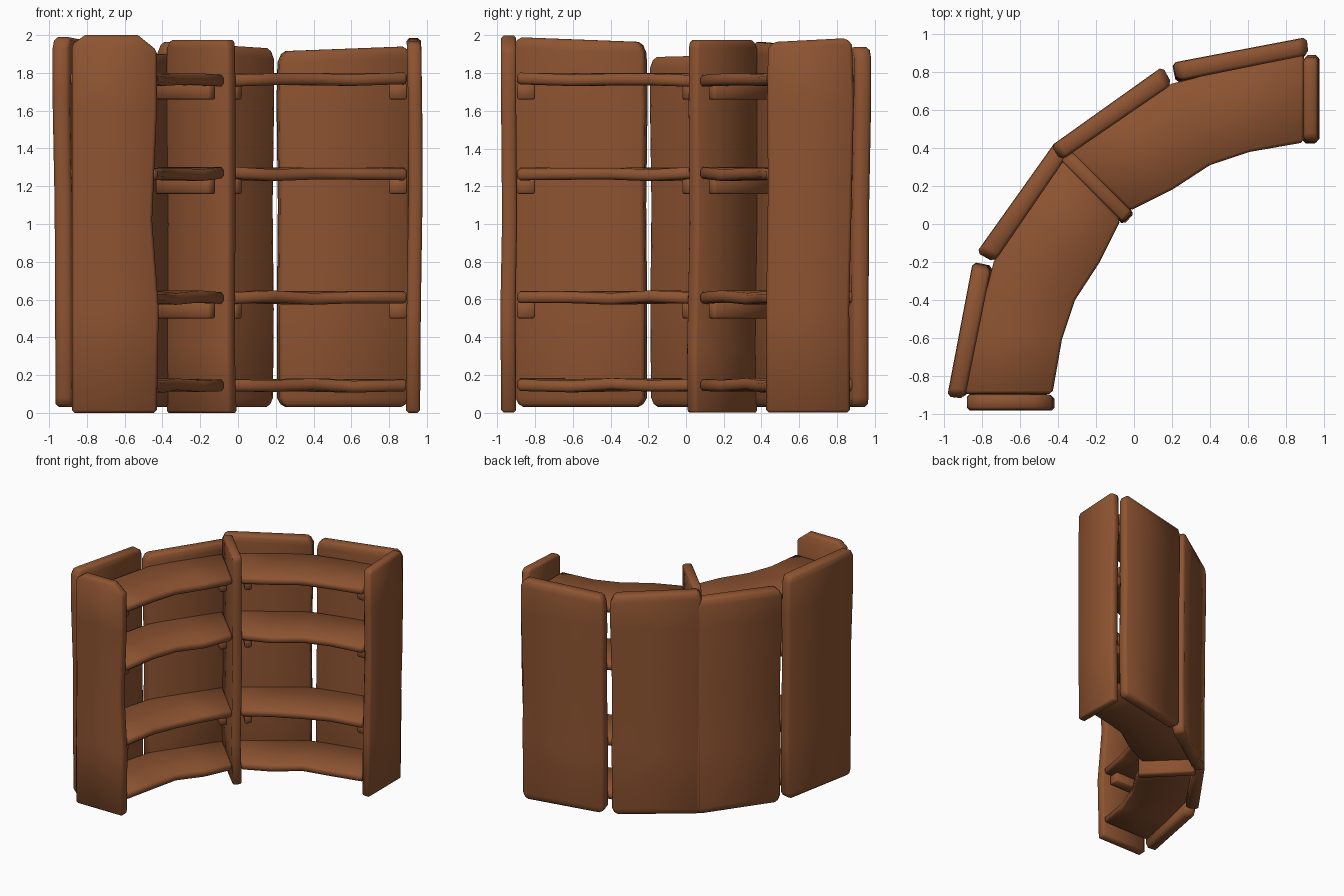
import bpy, bmesh, math
from mathutils import Vector

if "Cube" in bpy.data.objects:
    bpy.data.objects.remove(bpy.data.objects["Cube"])

wood = bpy.data.materials.new("warm_brown_wood")
wood.diffuse_color = (0.27, 0.088, 0.031, 1)
wood.use_nodes = True
wood.node_tree.nodes["Principled BSDF"].inputs["Base Color"].default_value = wood.diffuse_color


def flip(p):
    # mirror across the diagonal symmetry plane of the curved shelf
    return (-p[1], -p[0])


def loft(name, rings, bevel=0.015):
    """Skin a row of four-point rings, cap both ends and soften the edges."""
    bm = bmesh.new()
    vs = [[bm.verts.new(p) for p in ring] for ring in rings]
    for a, b in zip(vs, vs[1:]):
        for i in range(4):
            j = (i + 1) % 4
            bm.faces.new((a[i], a[j], b[j], b[i]))
    bm.faces.new(vs[0])
    bm.faces.new(vs[-1])
    bmesh.ops.recalc_face_normals(bm, faces=bm.faces)
    me = bpy.data.meshes.new(name)
    bm.to_mesh(me)
    bm.free()
    me.materials.append(wood)
    ob = bpy.data.objects.new(name, me)
    bpy.context.collection.objects.link(ob)
    m = ob.modifiers.new("soft_edges", 'BEVEL')
    m.width, m.segments, m.limit_method = bevel, 1, 'ANGLE'
    m.angle_limit = math.radians(40)
    bpy.ops.object.select_all(action='DESELECT')
    ob.select_set(True)
    bpy.context.view_layer.objects.active = ob
    bpy.ops.object.modifier_apply(modifier=m.name)
    bpy.ops.object.shade_smooth_by_angle(angle=math.radians(50))
    return ob


def board(name, foot, rows, bevel=0.015):
    """Upright plank. foot: outer start, outer end, inner end, inner start.
    rows: (z start, z end, inset start, inset end, sideways push)."""
    o0, o1, i1, i0 = [Vector(p) for p in foot]
    along = (o1 - o0).normalized()
    out = (o0 + o1 - i0 - i1).normalized()
    rings = []
    for z0, z1, a, b, push in rows:
        ring = []
        for p, z, k in ((o0, z0, a), (o1, z1, -b), (i1, z1, -b), (i0, z0, a)):
            q = p + along * k + out * push
            ring.append((q.x, q.y, z))
        rings.append(ring)
    return loft(name, rings, bevel)


# four back planks, two per wing
outer = [(0.20, 0.85), (0.91, 0.985), (0.92, 0.895), (0.22, 0.755)]
inner = [(-0.44, 0.41), (0.15, 0.83), (0.20, 0.74), (-0.39, 0.335)]


def back(name, foot, zs, ze):
    board(name, foot, [
        (0.03, 0.03, 0.03, 0.04, -0.01), (0.08, 0.08, 0, 0.015, -0.012),
        (0.55, 0.55, 0, 0.01, -0.012), (1.1, 1.1, 0.006, 0.015, -0.008),
        (1.65, 1.65, 0, 0, 0.0), (zs - 0.06, ze - 0.06, 0.005, 0, 0.0),
        (zs, ze, 0.03, 0.03, -0.005)], 0.018)


back("back_plank_right_outer", outer, 1.915, 1.94)
back("back_plank_right_inner", inner, 1.965, 1.93)
back("back_plank_left_inner", [flip(p) for p in inner], 1.90, 1.885)
back("back_plank_left_outer", [flip(p) for p in outer], 1.965, 1.99)

# end panels and centre divider; start = back edge, end = front edge
board("left_end_panel", [(-0.88, -0.98), (-0.42, -0.98), (-0.42, -0.90), (-0.88, -0.90)], [
    (0, 0, 0, 0.01, 0), (0.55, 0.55, 0, 0, 0.004), (1.02, 1.02, 0, 0.035, -0.005),
    (1.6, 1.6, 0, 0.01, 0), (1.95, 1.92, 0, 0.01, 0), (2.0, 2.0, 0.07, 0.11, 0)])
board("right_end_panel", [(0.97, 0.89), (0.97, 0.425), (0.895, 0.425), (0.895, 0.89)], [
    (0, 0, 0.02, 0, -0.006), (0.55, 0.55, 0.025, 0, -0.002), (1.2, 1.2, 0.01, 0.01, 0.008),
    (1.65, 1.65, 0, 0.005, 0.005), (1.95, 1.93, 0.01, 0.01, 0), (1.985, 1.965, 0.04, 0.04, -0.003)])
board("centre_divider", [(-0.33, 0.385), (0.0, 0.055), (-0.05, 0.0), (-0.385, 0.335)], [
    (0, 0, 0, 0, 0), (0.35, 0.35, 0, 0.005, -0.008), (1.0, 1.0, 0, 0.012, 0.004),
    (1.6, 1.6, 0, 0.008, 0), (1.93, 1.93, 0, 0.01, 0), (1.975, 1.975, 0.03, 0.02, 0)], 0.012)

# curved shelves with slightly wavy hand-cut fronts
shelf_out = [(-0.345, 0.385), (-0.08, 0.58), (0.20, 0.74), (0.54, 0.825), (0.895, 0.895)]
shelf_in = [(-0.02, 0.07), (0.20, 0.18), (0.40, 0.31), (0.61, 0.38), (0.895, 0.43)]
wave = [0.0, -0.004, 0.006, -0.008, 0.0]
levels = [0.115, 0.58, 1.235, 1.735]
for n, z in enumerate(levels):
    for side in ("right", "left"):
        f = flip if side == "left" else (lambda p: p)
        rings = []
        for i, (a, b) in enumerate(zip(shelf_out, shelf_in)):
            a, b, w = f(a), f(b), wave[(i + n) % 5]
            rings.append([(*a, z), (*b, z + w), (*b, z + 0.062 + w), (*a, z + 0.065)])
        loft(f"{side}_shelf_{n + 1}", rings, 0.016)

# support cleats under the three upper shelves, fixed to panels and divider
cleats = {"divider": [(-0.26, 0.40), (-0.015, 0.115), (0.025, 0.155), (-0.22, 0.44)],
          "end": [(0.80, 0.82), (0.80, 0.49), (0.895, 0.49), (0.895, 0.82)]}
for n, z in enumerate((0.50, 1.16, 1.66)):
    for place, foot in cleats.items():
        for side in ("right", "left"):
            pts = [flip(p) for p in foot] if side == "left" else foot
            loft(f"{side}_{place}_cleat_{n + 1}",
                 [[(*p, z) for p in pts], [(*p, z + 0.085) for p in pts]], 0.008)
